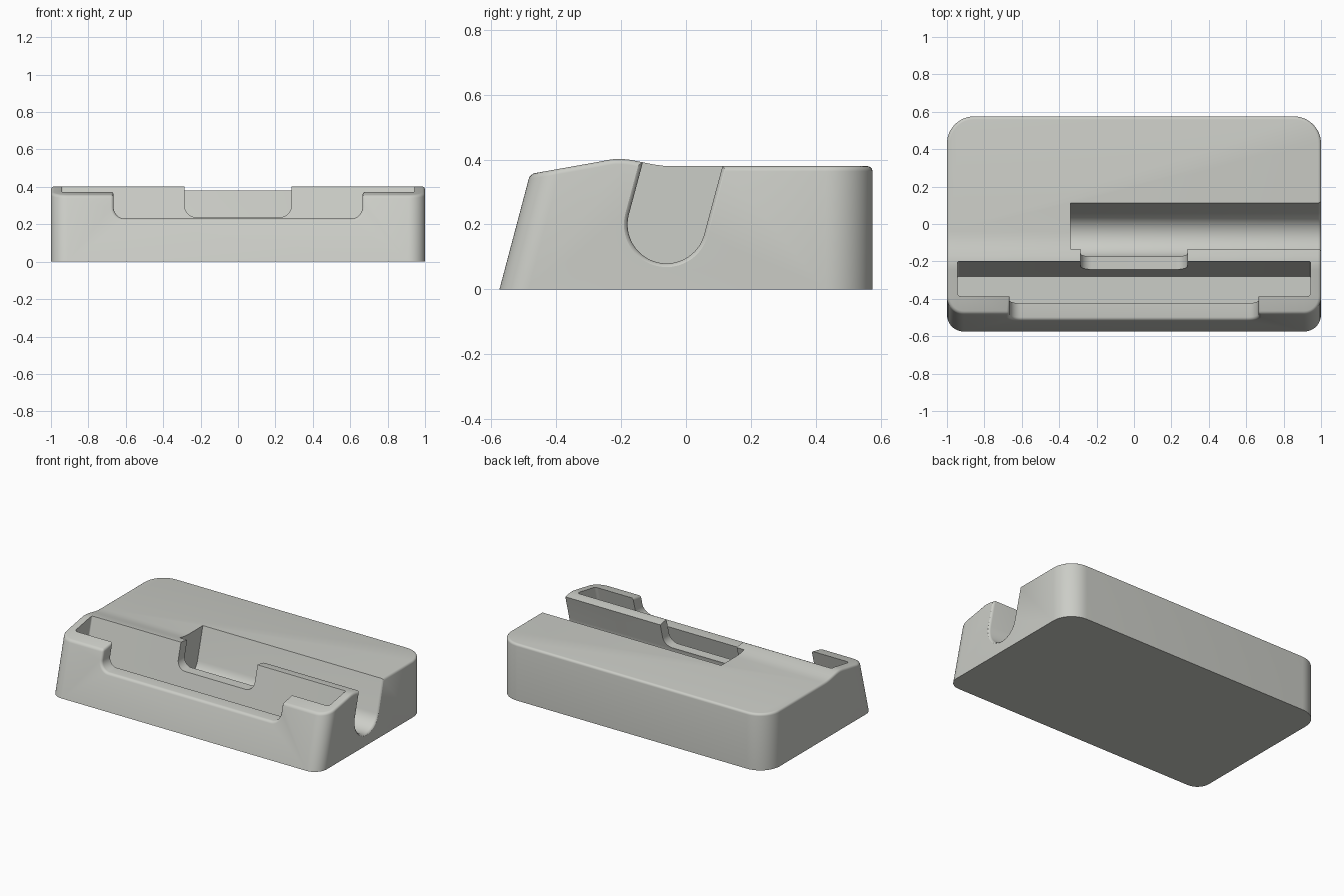
import bpy, bmesh
from math import sin, cos, pi, radians

LEAN = 0.265          # backward lean of front face and slot
TILT = radians(15)    # same lean as an angle, for the trough

cube = bpy.data.objects.get("Cube")
if cube:
    bpy.data.objects.remove(cube, do_unlink=True)

mat = bpy.data.materials.new("warm_light_grey")
mat.use_nodes = True
grey = (0.60, 0.61, 0.57, 1)
mat.diffuse_color = grey
for node in mat.node_tree.nodes:
    if node.type == 'BSDF_PRINCIPLED':
        node.inputs["Base Color"].default_value = grey
        node.inputs["Roughness"].default_value = 0.6


def loft(name, rings):
    """Closed solid through rings of equal point count."""
    bm = bmesh.new()
    loops = [[bm.verts.new(p) for p in ring] for ring in rings]
    n = len(loops[0])
    for a, b in zip(loops, loops[1:]):
        for i in range(n):
            j = (i + 1) % n
            bm.faces.new((a[i], a[j], b[j], b[i]))
    bm.faces.new(loops[0][::-1])
    bm.faces.new(loops[-1])
    bmesh.ops.recalc_face_normals(bm, faces=bm.faces)
    mesh = bpy.data.meshes.new(name)
    bm.to_mesh(mesh)
    bm.free()
    mesh.materials.append(mat)
    ob = bpy.data.objects.new(name, mesh)
    bpy.context.collection.objects.link(ob)
    return ob


def arc(cx, cy, r, start, end, n):
    return [(cx + r * cos(start + (end - start) * i / n),
             cy + r * sin(start + (end - start) * i / n)) for i in range(n + 1)]


def leaning_block(name, hx, front, back, rf, rb, z0, z1, back_lean):
    """Rounded rectangle in plan whose front (and back) leans with height."""
    n = 12
    rear = arc(hx - rb, back - rb, rb, 0, pi / 2, n) + arc(rb - hx, back - rb, rb, pi / 2, pi, n)
    fore = arc(rf - hx, front + rf, rf, pi, 1.5 * pi, n) + arc(hx - rf, front + rf, rf, 1.5 * pi, 2 * pi, n)
    return loft(name, [[(x, y + back_lean * z, z) for x, y in rear] +
                       [(x, y + LEAN * z, z) for x, y in fore] for z in (z0, z1)])


def notch(name, hx, bottom, r, y0, y1):
    """U-shaped cutter running front to back."""
    pts = [(-hx, 0.6)] + arc(r - hx, bottom + r, r, pi, 1.5 * pi, 10)
    pts += arc(hx - r, bottom + r, r, 1.5 * pi, 2 * pi, 10) + [(hx, 0.6)]
    return loft(name, [[(x, y, z) for x, z in pts] for y in (y0, y1)])


def apply_boolean(ob, tool, operation):
    mod = ob.modifiers.new(operation, 'BOOLEAN')
    mod.operation, mod.object, mod.solver = operation, tool, 'EXACT'
    tool.hide_render = True
    bpy.context.view_layer.objects.active = ob
    bpy.ops.object.modifier_apply(modifier=mod.name)
    bpy.data.objects.remove(tool, do_unlink=True)


# Body: leaning shell trimmed by the side profile of the top surface
body = leaning_block("dock_body", 1.0, -0.575, 0.575, 0.09, 0.145, 0, 0.6, 0)
top = [(-0.8, 0.299), (-0.27, 0.393), (-0.245, 0.398), (-0.22, 0.402), (-0.195, 0.402),
       (-0.17, 0.399), (-0.13, 0.391), (-0.1, 0.385), (-0.07, 0.381), (-0.04, 0.38), (0.8, 0.38)]
side = [(-0.8, -0.1)] + top + [(0.8, -0.1)]
apply_boolean(body, loft("trim", [[(x, y, z) for y, z in side] for x in (-1.2, 1.2)]), 'INTERSECT')

# Wide notch in the front lip
apply_boolean(body, notch("lip_notch", 0.665, 0.23, 0.06, -0.9, -0.3), 'DIFFERENCE')

# Soften the outer top edges and the lip notch
bm = bmesh.new()
bm.from_mesh(body.data)
bmesh.ops.remove_doubles(bm, verts=bm.verts, dist=0.0001)
edges = []
for e in bm.edges:
    mid = (e.verts[0].co + e.verts[1].co) / 2
    inside_slot = abs(mid.x) < 0.8 and -0.34 < mid.y < 0
    if (mid.z > 0.05 and e.is_manifold and e.is_convex and not inside_slot
            and e.calc_face_angle(0) > radians(35)):
        edges.append(e)
bmesh.ops.bevel(bm, geom=edges, offset=0.016, segments=4, profile=0.5,
                affect='EDGES', clamp_overlap=True)
bm.to_mesh(body.data)
bm.free()

# Leaning slot that holds the device
apply_boolean(body, leaning_block("slot", 0.945, -0.485, -0.306, 0.02, 0.01, 0.10, 0.6, LEAN), 'DIFFERENCE')


# Tilted round-bottomed trough, open on the left side with a flared rim
def trough_ring(x, r):
    cy, cz = -0.06, 0.2
    pts = arc(cy, cz, r, pi - TILT, 2 * pi - TILT, 32)
    rise = (0.5 * sin(TILT), 0.5 * cos(TILT))
    pts = [(pts[0][0] + rise[0], pts[0][1] + rise[1])] + pts
    pts.append((pts[-1][0] + rise[0], pts[-1][1] + rise[1]))
    return [(x, y, z) for y, z in pts]


rings = [(-0.34, 0.12), (0.985, 0.12), (0.993, 0.123), (0.998, 0.128), (1.001, 0.133), (1.1, 0.133)]
apply_boolean(body, loft("trough", [trough_ring(x, r) for x, r in rings]), 'DIFFERENCE')

# Cable notch through the wall between slot and trough
apply_boolean(body, notch("wall_notch", 0.285, 0.238, 0.06, -0.32, -0.07), 'DIFFERENCE')

# Smooth shading with crisp edges
bpy.ops.object.select_all(action='DESELECT')
body.select_set(True)
bpy.context.view_layer.objects.active = body
bpy.ops.object.shade_smooth_by_angle(angle=radians(30))
